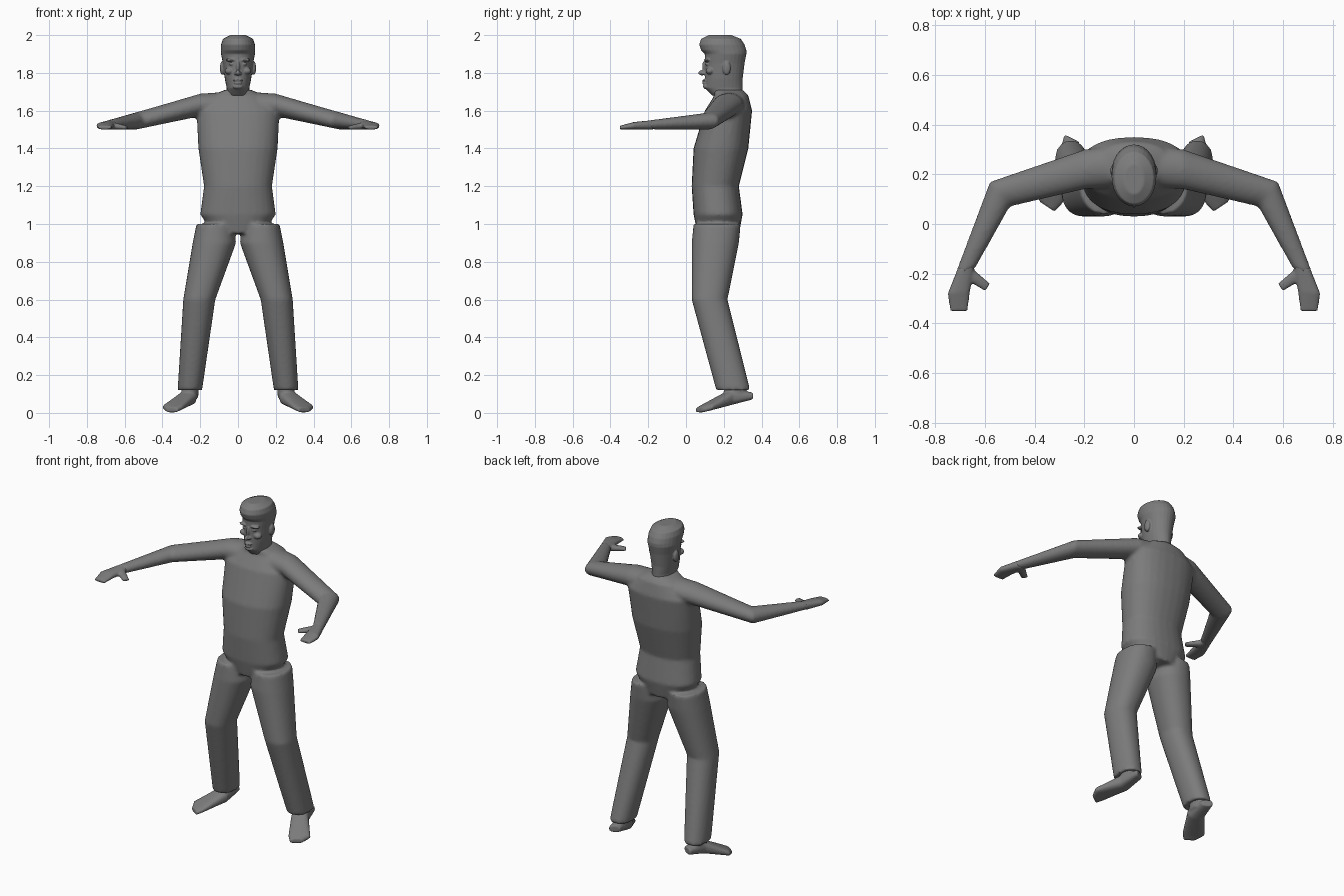
import bpy, bmesh, math
from mathutils import Vector, Matrix

cube = bpy.data.objects.get("Cube")
if cube:
    bpy.data.objects.remove(cube, do_unlink=True)

grey = bpy.data.materials.new("plain grey")
grey.use_nodes = True
colour = (0.2, 0.2, 0.2, 1)
grey.diffuse_color = colour
grey.node_tree.nodes["Principled BSDF"].inputs["Base Color"].default_value = colour


def loft(bm, rings, power=2.0, sides=28):
    """Closed tube through rings given as (centre, one half-axis, other half-axis)."""
    rows = []
    for centre, side, other in rings:
        row = []
        for i in range(sides):
            angle = math.tau * i / sides
            across, along = math.cos(angle), math.sin(angle)
            across = math.copysign(abs(across) ** (2 / power), across)
            along = math.copysign(abs(along) ** (2 / power), along)
            row.append(bm.verts.new(centre + side * across + other * along))
        rows.append(row)
    for lower, upper in zip(rows, rows[1:]):
        for i in range(sides):
            j = (i + 1) % sides
            bm.faces.new((lower[i], lower[j], upper[j], upper[i]))
    bm.faces.new(rows[0])
    bm.faces.new(rows[-1])


def level(inner, outer, front, back, height, mirror=1):
    """Horizontal ring from its extents."""
    centre = Vector((mirror * (inner + outer) / 2, (front + back) / 2, height))
    return centre, Vector(((outer - inner) / 2, 0, 0)), Vector((0, (back - front) / 2, 0))


def central(half_width, front, back, height):
    """Horizontal ring on the middle line."""
    return level(-half_width, half_width, front, back, height)


def upright(start, end, bottom, top, mirror=1):
    """Standing ring between two plan points and two heights."""
    start = Vector((mirror * start[0], start[1], bottom))
    end = Vector((mirror * end[0], end[1], bottom))
    rise = Vector((0, 0, (top - bottom) / 2))
    return (start + end) / 2 + rise, (end - start) / 2, rise


def blob(bm, centre, radii):
    """Ellipsoid, repeated on the other side when it is off the middle line."""
    x, y, z = centre
    for place in {(x, y, z), (-x, y, z)}:
        matrix = Matrix.Translation(place) @ Matrix.Diagonal(radii).to_4x4()
        bmesh.ops.create_uvsphere(bm, u_segments=20, v_segments=12, radius=1, matrix=matrix)


def finish(name, bm, voxel, smoothing):
    """Fuse the overlapping shells into one smooth skin."""
    bmesh.ops.recalc_face_normals(bm, faces=bm.faces)
    mesh = bpy.data.meshes.new(name)
    bm.to_mesh(mesh)
    bm.free()
    mesh.materials.append(grey)
    mesh.shade_smooth()
    part = bpy.data.objects.new(name, mesh)
    bpy.context.collection.objects.link(part)
    fuse = part.modifiers.new("fuse", "REMESH")
    fuse.mode = "VOXEL"
    fuse.voxel_size = voxel
    fuse.use_smooth_shade = True
    soften = part.modifiers.new("soften", "SMOOTH")
    soften.factor = 0.5
    soften.iterations = smoothing


# Suit: torso, then a sleeve and a trouser leg on each side
suit = bmesh.new()
torso = [(.13, .06, .28, .95), (.2, .04, .3, 1.05), (.18, .03, .28, 1.2),
         (.21, .04, .33, 1.4), (.22, .1, .35, 1.6), (.14, .15, .33, 1.68),
         (.07, .14, .3, 1.71)]
sleeve = [((.06, .15), (.06, .32), 1.57, 1.7), ((.2, .14), (.2, .3), 1.57, 1.69),
          ((.5, .07), (.58, .17), 1.5, 1.59), ((.64, -.18), (.72, -.2), 1.5, 1.55)]
trouser = [(.02, .22, .04, .29, 1), (.01, .24, .03, .28, .9),
           (.12, .29, .03, .22, .6), (.19, .32, .16, .34, .12)]
loft(suit, [central(*ring) for ring in torso], power=2.3)
for mirror in (1, -1):
    loft(suit, [upright(*ring, mirror) for ring in sleeve])
    loft(suit, [level(*ring, mirror) for ring in trouser], power=2.2)
finish("suit", suit, voxel=.01, smoothing=5)

# Hands with a separate thumb, and splayed feet with ankles
palm = [((.64, -.16), (.71, -.18), 1.5, 1.55), ((.66, -.27), (.75, -.28), 1.5, 1.54),
        ((.67, -.35), (.74, -.35), 1.5, 1.52)]
thumb = [((.65, -.18), (.68, -.22), 1.5, 1.54), ((.58, -.24), (.6, -.27), 1.5, 1.52)]
shoe = [((.22, .33), (.28, .36), .07, .11), ((.22, .21), (.31, .25), .04, .12),
        ((.29, .08), (.4, .14), .01, .05), ((.32, .05), (.38, .09), 0, .03)]
ankle = [(.21, .3, .2, .32, .08), (.21, .3, .2, .32, .15)]
for side, mirror in (("left", 1), ("right", -1)):
    hand = bmesh.new()
    for rings in (palm, thumb):
        loft(hand, [upright(*ring, mirror) for ring in rings], power=2.4)
    finish(side + "_hand", hand, voxel=.006, smoothing=3)

    foot = bmesh.new()
    loft(foot, [upright(*ring, mirror) for ring in shoe], power=2.6)
    loft(foot, [level(*ring, mirror) for ring in ankle])
    finish(side + "_foot", foot, voxel=.006, smoothing=3)

# Head: neck, jaw, skull and swept-up hair in one loft
head = bmesh.new()
skull = [(.06, .14, .3, 1.68), (.06, .1, .3, 1.72), (.07, .1, .3, 1.77),
         (.08, .1, .31, 1.85), (.09, .1, .32, 1.9), (.09, .08, .32, 1.92),
         (.09, .07, .31, 1.95), (.08, .08, .29, 1.98), (.04, .12, .24, 2)]
loft(head, [central(*ring) for ring in skull])
# Nose bridge, nose tip and nostrils
blob(head, (0, .1, 1.835), (.01, .015, .03))
blob(head, (0, .085, 1.8), (.012, .02, .014))
blob(head, (.012, .094, 1.797), (.008, .012, .008))
# Lips and chin
blob(head, (0, .098, 1.76), (.026, .012, .006))
blob(head, (0, .098, 1.746), (.022, .012, .007))
blob(head, (0, .106, 1.728), (.028, .016, .014))
# Brows, eyes, cheekbones and ears
blob(head, (.036, .112, 1.868), (.03, .017, .009))
blob(head, (.033, .112, 1.847), (.014, .01, .008))
blob(head, (.047, .126, 1.81), (.024, .022, .018))
blob(head, (.083, .215, 1.825), (.013, .022, .036))
finish("head", head, voxel=.004, smoothing=3)
